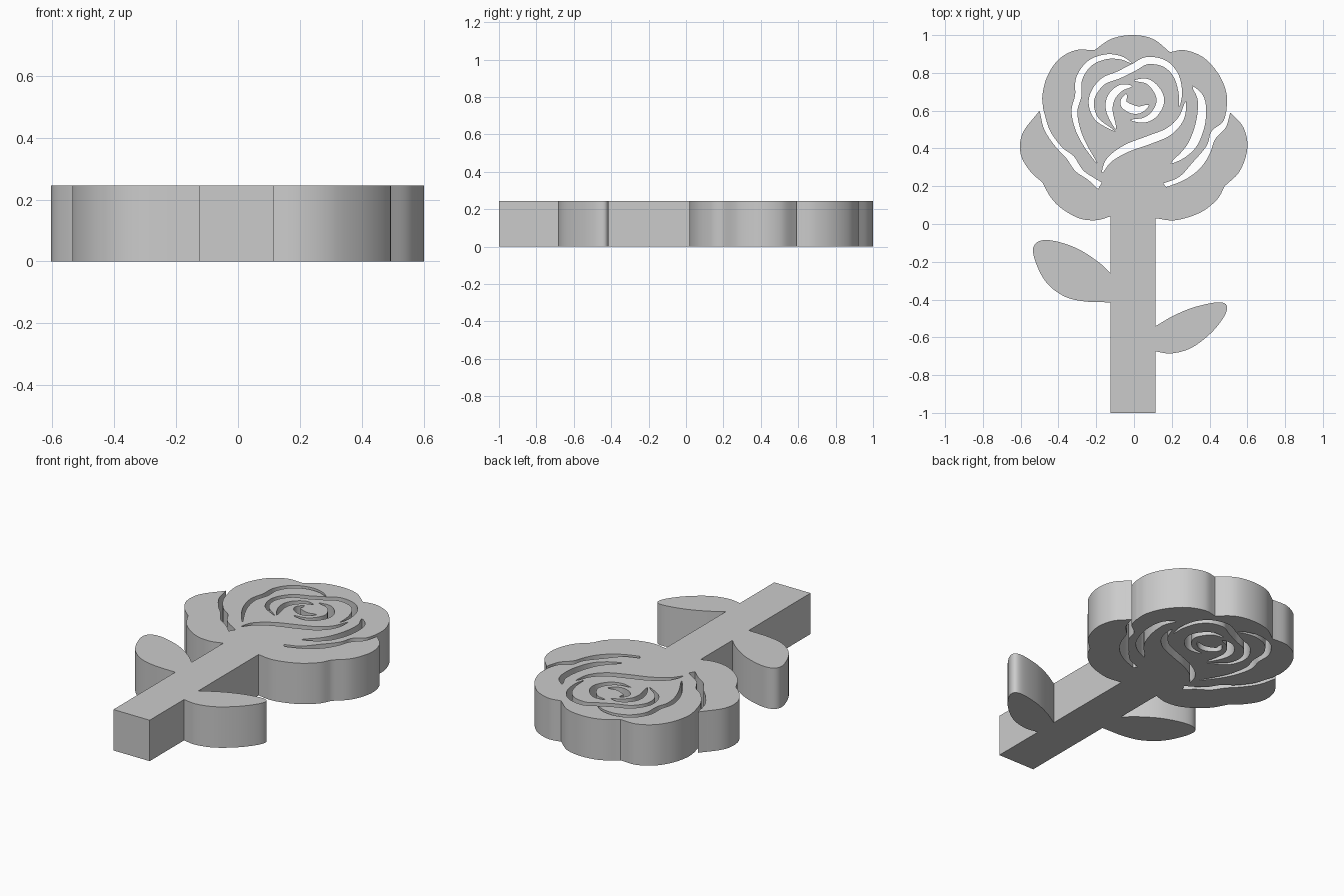
import bpy
import bmesh
import math
from mathutils import Vector

THICKNESS = 0.245
STEPS = 6

default_cube = bpy.data.objects.get("Cube")
if default_cube:
    bpy.data.objects.remove(default_cube, do_unlink=True)


def smooth_path(*points):
    """Smooth open path through points given in hundredths of a unit."""
    points = [Vector(point) / 100 for point in points]
    if len(points) == 2:
        return points
    padded = [2 * points[0] - points[1], *points, 2 * points[-1] - points[-2]]
    path = []
    for before, start, end, after in zip(padded, padded[1:], padded[2:], padded[3:]):
        for step in range(STEPS):
            t = step / STEPS
            bend = (2 * before - 5 * start + 4 * end - after) * t * t
            twist = (3 * start - before - 3 * end + after) * t ** 3
            path.append(start + ((end - before) * t + bend + twist) / 2)
    return path + [points[-1]]


def tapered_slot(width, *points):
    """Closed slot that follows a centre line and narrows to both tips."""
    centre = smooth_path(*points)
    last = len(centre) - 1
    left_side, right_side = [], []
    for index in range(1, last):
        along = (centre[index + 1] - centre[index - 1]).normalized()
        half = width / 200 * math.sin(math.pi * index / last) ** 0.6
        offset = Vector((-along.y, along.x)) * half
        left_side.append(centre[index] + offset)
        right_side.append(centre[index] - offset)
    return [centre[0], *left_side, centre[-1], *reversed(right_side)]


def join_arcs(*arcs):
    """Chain arcs into one closed loop, dropping repeated corner points."""
    loop = []
    for point in (point for arc in arcs for point in arc):
        if not loop or (point - loop[-1]).length > 0.002:
            loop.append(point)
    return loop


# Outer petals, clockwise from the top
top_petal = smooth_path((-21, 92), (-12, 98), (-1, 100), (10, 98), (19, 91))
upper_right_petal = smooth_path(
    (19, 91), (27, 92), (37, 88), (45, 79), (49, 69), (49, 60))
lower_right_petal = smooth_path(
    (51, 59), (58, 51), (60, 40), (56, 28), (48, 20))
bottom_right_petal = smooth_path(
    (48, 20), (44, 13), (35, 6), (22, 2), (11.5, 3))
bottom_left_petal = smooth_path(
    (-12.5, 4), (-20, 2), (-29, 3), (-38, 8), (-44, 14), (-48.5, 22))
lower_left_petal = smooth_path(
    (-48.5, 22), (-55, 28), (-60, 37), (-59, 48), (-50, 60))
upper_left_petal = smooth_path(
    (-48, 60.5), (-48.5, 68), (-46, 78), (-40, 87), (-31, 92), (-21, 92))

# Slits that run in from the edge between the petals
right_slit = (
    smooth_path((49, 60), (47, 54), (41, 49), (38.5, 41.5), (31, 32.5),
                (24, 25), (15.5, 21.5))
    + smooth_path((17, 19.5), (27, 23.5), (35, 29.5), (40, 37), (43, 45),
                  (48.5, 51), (51, 59)))
left_slit = (
    smooth_path((-50, 60), (-47.5, 50), (-42, 41.5), (-36, 35), (-31, 28),
                (-24.5, 23.5), (-19, 18.5))
    + smooth_path((-17, 22), (-20.5, 24), (-27, 28.5), (-32, 36),
                  (-38, 40.5), (-44.5, 49.5), (-48, 60.5)))

# Leaves and the square end of the stem
right_leaf = smooth_path(
    (11.5, -54), (21, -48.5), (32, -44), (44, -41.5), (49, -43),
    (48, -48.5), (41, -57.5), (30.5, -65.5), (20, -68.5), (11.5, -67.5))
left_leaf = smooth_path(
    (-12.5, -41.5), (-26, -41), (-36.5, -38.5), (-45.5, -32), (-51, -23),
    (-53.5, -13.5), (-50, -9), (-42, -9), (-30, -13), (-19, -20), (-12.5, -26))
stem_end = smooth_path((11.5, -100), (-12.5, -100))

outline = join_arcs(
    top_petal, upper_right_petal, right_slit, lower_right_petal,
    bottom_right_petal, right_leaf, stem_end, left_leaf, bottom_left_petal,
    lower_left_petal, left_slit, upper_left_petal[:-1])

# Slots cut through the flower between the inner petals
outer_left_slot = tapered_slot(
    3.4, (-1, 85), (-7, 88), (-15, 88.5), (-23.5, 85), (-29, 77),
    (-29.5, 68), (-31.5, 60), (-30, 51), (-26, 42), (-19.5, 32))
middle_ring_slot = tapered_slot(
    4, (24, 62), (24.5, 70), (22, 79), (16, 85), (7, 86.5), (0, 83),
    (-8, 79), (-17, 75), (-22.5, 66), (-20, 56), (-10, 49))
inner_left_slot = tapered_slot(
    4.2, (-1, 73), (-7, 72), (-12, 67), (-13, 60), (-9.5, 50))
inner_right_slot = tapered_slot(
    4, (0, 76), (7, 75.5), (12, 71), (14, 65), (11, 58.5), (5.5, 55), (-2, 55))
heart_slot = tapered_slot(
    4.5, (-4, 69), (-5.5, 64), (-1.5, 61), (3, 60.5), (8, 63))
swoosh_slot = tapered_slot(
    4.5, (27.5, 65), (25, 56), (18.5, 49), (8, 44.5), (-4, 40),
    (-13, 34), (-17, 27))
right_crescent_slot = tapered_slot(
    5, (31, 73), (35.5, 66), (35.5, 55), (32, 44), (27, 37.5), (19.5, 32))
slots = [outer_left_slot, middle_ring_slot, inner_left_slot, inner_right_slot,
         heart_slot, swoosh_slot, right_crescent_slot]

# Fill the outline around the slots and give it thickness
profile = bpy.data.curves.new("flower_profile", "CURVE")
profile.dimensions = "2D"
profile.fill_mode = "BOTH"
profile.extrude = THICKNESS / 2
for loop in [outline, *slots]:
    spline = profile.splines.new("POLY")
    spline.points.add(len(loop) - 1)
    for target, point in zip(spline.points, loop):
        target.co = (point.x, point.y, 0, 1)
    spline.use_cyclic_u = True
profile_object = bpy.data.objects.new("flower_profile", profile)
bpy.context.collection.objects.link(profile_object)
graph = bpy.context.evaluated_depsgraph_get()
mesh = bpy.data.meshes.new_from_object(profile_object.evaluated_get(graph))
bpy.data.objects.remove(profile_object, do_unlink=True)

# Weld caps to walls and stand the flower on the ground
solid = bmesh.new()
solid.from_mesh(mesh)
bmesh.ops.remove_doubles(solid, verts=solid.verts, dist=0.0001)
bmesh.ops.translate(solid, verts=solid.verts, vec=(0, 0, THICKNESS / 2))
bmesh.ops.recalc_face_normals(solid, faces=solid.faces)
solid.to_mesh(mesh)
solid.free()

# Single plain grey colour
grey = bpy.data.materials.new("plain_grey")
grey.use_nodes = True
colour = (0.6, 0.6, 0.6, 1)
grey.diffuse_color = colour
grey.node_tree.nodes["Principled BSDF"].inputs["Base Color"].default_value = colour
mesh.materials.clear()
mesh.materials.append(grey)

flower = bpy.data.objects.new("cutout_flower", mesh)
bpy.context.collection.objects.link(flower)
bpy.context.view_layer.objects.active = flower
flower.select_set(True)
bpy.ops.object.shade_smooth_by_angle(angle=math.radians(30))
